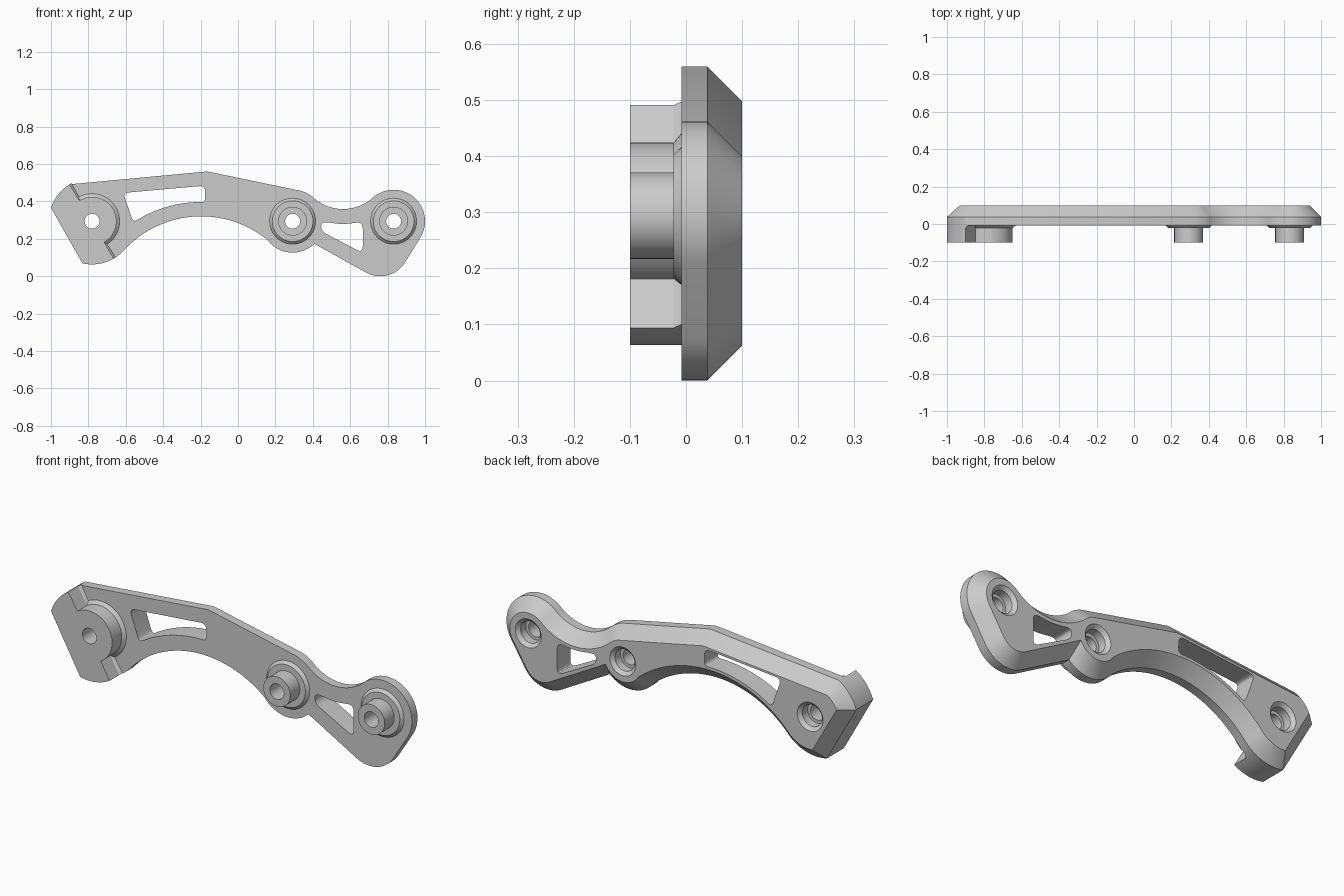
import bpy, bmesh
from math import sin, cos, acos, degrees, radians
from mathutils import Vector

cube = bpy.data.objects.get("Cube")
if cube:
    bpy.data.objects.remove(cube, do_unlink=True)

metal = bpy.data.materials.new("light_grey_metal")
metal.use_nodes = True
GREY = (0.6, 0.6, 0.6, 1)
metal.diffuse_color = GREY
metal.node_tree.nodes["Principled BSDF"].inputs["Base Color"].default_value = GREY

FRONT, BACK, RIM, TIP, STEP = -0.008, 0.1, 0.038, -0.1, -0.022
END, MID, TAIL, ARCH = (-0.78, 0.294), (0.292, 0.294), (0.832, 0.294), (-0.197, -0.24)
END_R = 0.231


def arc(centre, r, a, b, n=24):
    """Points on an arc in the x-z plane, angles in degrees."""
    out = []
    for i in range(n + 1):
        t = radians(a + (b - a) * i / n)
        out.append(Vector((centre[0] + r * cos(t), centre[1] + r * sin(t))))
    return out


def opening(near, far):
    """Angle whose cosine is near / far, in degrees."""
    return degrees(acos(near / far))


def rounded(corners, r, n=5):
    """Outline with each corner replaced by a small curve."""
    pts = [Vector(c) for c in corners]
    out = []
    for i, p in enumerate(pts):
        u, v = pts[i - 1] - p, pts[(i + 1) % len(pts)] - p
        a = p + u.normalized() * min(r, u.length * 0.45)
        b = p + v.normalized() * min(r, v.length * 0.45)
        for k in range(n + 1):
            t = k / n
            out.append(a * (1 - t) ** 2 + p * 2 * t * (1 - t) + b * t * t)
    return out


def loft(name, sections):
    """Solid through (y, outline) sections with equal point counts."""
    bm = bmesh.new()
    loops = [[bm.verts.new((p.x, y, p.y)) for p in pts] for y, pts in sections]
    n = len(loops[0])
    for a, b in zip(loops, loops[1:]):
        for i in range(n):
            j = (i + 1) % n
            bm.faces.new((a[i], a[j], b[j], b[i]))
    bm.faces.new(loops[0][::-1])
    bm.faces.new(loops[-1])
    bm.normal_update()
    if bm.calc_volume(signed=True) < 0:
        bmesh.ops.reverse_faces(bm, faces=bm.faces)
    mesh = bpy.data.meshes.new(name)
    bm.to_mesh(mesh)
    bm.free()
    mesh.materials.append(metal)
    obj = bpy.data.objects.new(name, mesh)
    bpy.context.collection.objects.link(obj)
    return obj


def turned(name, centre, profile):
    """Round solid along y from (y, radius) pairs."""
    return loft(name, [(y, arc(centre, r, 0, 360, 48)[:-1]) for y, r in profile])


def cut(obj, cutters):
    bpy.context.view_layer.objects.active = obj
    for c in cutters:
        mod = obj.modifiers.new("cut", "BOOLEAN")
        mod.operation = "DIFFERENCE"
        mod.solver = "EXACT"
        mod.object = c
        bpy.ops.object.modifier_apply(modifier=mod.name)


def round_end(r, top, side, low):
    """Round end with a flat slanted side."""
    return arc(END, r, top, 209.5 - side, 10) + arc(END, r, 209.5 + side, low, 14)


def plate_outline(d):
    """Arm outline shrunk evenly by d."""
    end, big, small, span = END_R - d, 0.56 + d, 0.168 - d, 0.724
    pts = round_end(end, 95 + opening(0.207 - d, end), opening(0.156 - d, end), 317.5)[:-1]
    # Arch up to the point where it meets the middle lobe
    stop = 47.5 + opening(span ** 2 + big ** 2 - small ** 2, 2 * span * big)
    start = -132.5 - opening(span ** 2 + small ** 2 - big ** 2, 2 * span * small)
    pts += arc(ARCH, big, 137.5, stop, 40)[:-1]
    pts += arc(MID, small, start, -118.2 + opening(0.0514 - d, small))
    # Tail, its lower corner, and the hollow back to the middle lobe
    pts += arc((0.76, 0.157), 0.157 - d, -118.4, -30, 20)
    pts += arc(TAIL, small, -30, 131.7, 36)[:-1]
    pts += arc((0.562, 0.597), 0.238 + d, -48.3, -131.7)[:-1]
    pts += arc(MID, small, 48.3, 78, 6)
    return pts + [Vector((-0.165 - 0.05 * d, 0.56 - 1.01 * d))]


# Arm plate with a chamfered back rim
arm = loft("arm_plate", [(FRONT, plate_outline(0)), (RIM, plate_outline(0)),
                         (BACK, plate_outline(BACK - RIM))])

# Mid and tail bosses: flared foot and narrow spigot
bosses = [turned(name, c, [(FRONT, 0.123), (STEP, 0.109), (STEP, 0.077), (TIP, 0.077)])
          for name, c in (("middle_boss", MID), ("tail_boss", TAIL))]


# End hook: boss joined to a raised half-round stop
def hook_outline(r, spread):
    return (round_end(END_R, 121.5 - spread, 47.5, 300 + spread)
            + arc(END, r, 300 + spread, 481.5 - spread, 40))


foot, top = hook_outline(0.147, 3), hook_outline(0.13, 0)
hook = loft("end_hook", [(FRONT, foot), (STEP, top), (TIP, top)])

# Window cutters
long_window = [(-0.177, 0.484), (-0.614, 0.445)] + arc((-0.197, -0.26), 0.657, 123.5, 88, 10)
short_window = [(0.445, 0.292), (0.56, 0.277), (0.667, 0.290), (0.667, 0.124), (0.445, 0.240)]
windows = [loft("window_cutter", [(-0.2, w), (0.2, w)])
           for w in (rounded(long_window, 0.03), rounded(short_window, 0.035))]

# Bolt hole cutters with a countersunk pocket at the back
holes = [turned("hole_cutter", c, [(-0.2, 0.04), (0.04, 0.04), (0.04, 0.056),
                                   (0.083, 0.056), (BACK, 0.074), (0.12, 0.095)])
         for c in (END, MID, TAIL)]

cut(arm, windows + holes)
cut(hook, holes[:1])
cut(bosses[0], holes[1:2])
cut(bosses[1], holes[2:])
for c in windows + holes:
    bpy.data.objects.remove(c, do_unlink=True)

# Smooth curves, sharp edges
for obj in [arm, hook] + bosses:
    bpy.ops.object.select_all(action="DESELECT")
    obj.select_set(True)
    bpy.context.view_layer.objects.active = obj
    bpy.ops.object.shade_smooth_by_angle(angle=radians(25))
